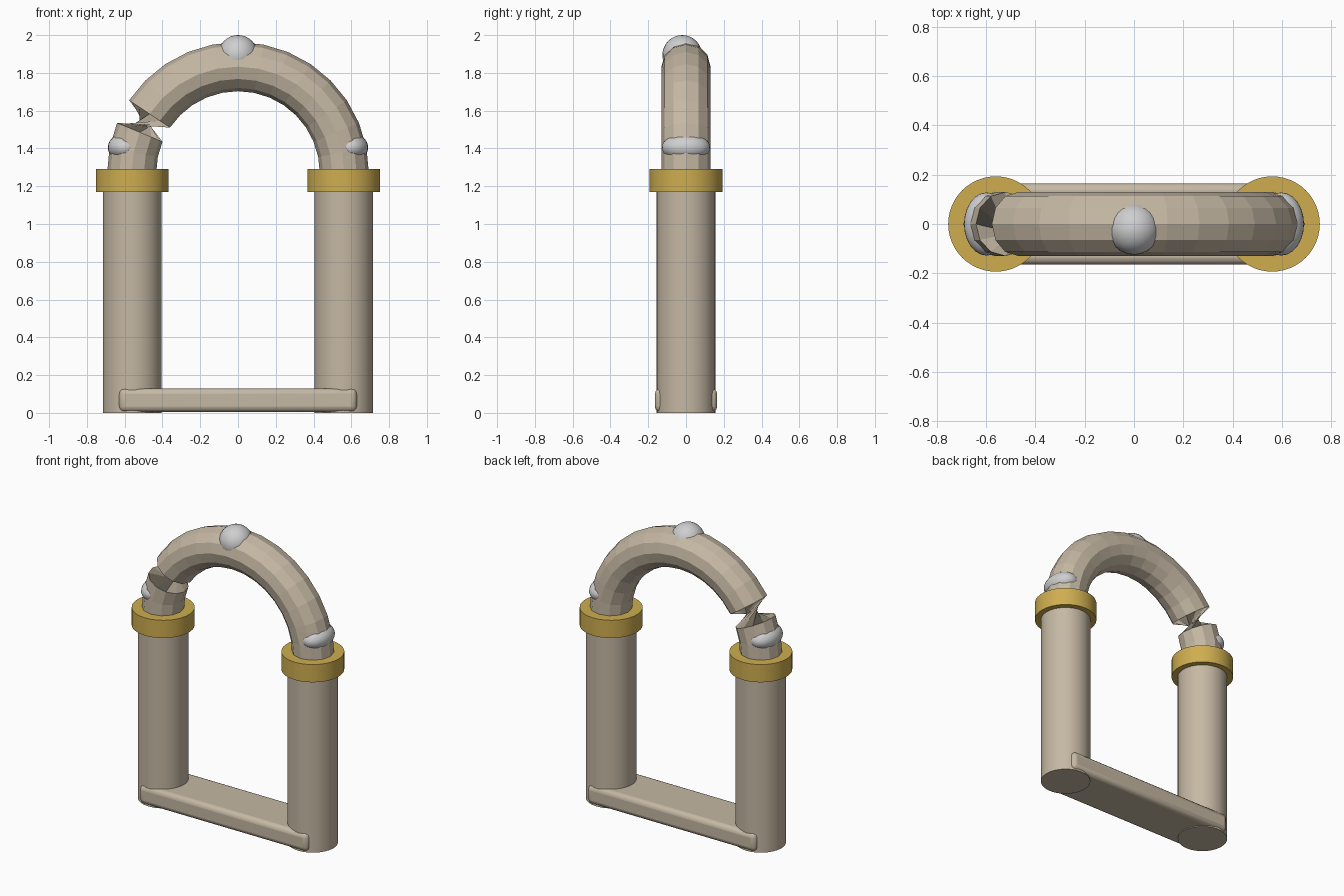
import bpy, bmesh, math
from mathutils import Vector

if "Cube" in bpy.data.objects:
    bpy.data.objects.remove(bpy.data.objects["Cube"])


def material(name, rgb):
    m = bpy.data.materials.new(name)
    m.diffuse_color = (*rgb, 1)
    m.use_nodes = True
    m.node_tree.nodes["Principled BSDF"].inputs["Base Color"].default_value = m.diffuse_color
    return m


stone = material("tan stone", (0.56, 0.48, 0.37))
gold = material("gold", (0.62, 0.42, 0.08))
white = material("pale grey", (0.62, 0.62, 0.63))


def finish(name, mat, smooth=True):
    ob = bpy.context.object
    ob.name = name
    ob.data.materials.append(mat)
    if smooth:
        bpy.ops.object.shade_smooth_by_angle(angle=math.radians(40))
    return ob


def cylinder(name, x, r, z0, z1, mat):
    bpy.ops.mesh.primitive_cylinder_add(vertices=48, radius=r, depth=z1 - z0,
                                        location=(x, 0, (z0 + z1) / 2))
    return finish(name, mat)


def gem(name, loc, size):
    bpy.ops.mesh.primitive_uv_sphere_add(segments=24, ring_count=16, radius=1, location=loc)
    bpy.context.object.scale = size
    bpy.ops.object.transform_apply(location=False, rotation=False, scale=True)
    return finish(name, white)


# Pillars, collars and side studs
for side, s in (("left", -1), ("right", 1)):
    cylinder(side + "_pillar", s * 0.56, 0.155, 0, 1.2, stone)
    cylinder(side + "_collar", s * 0.56, 0.193, 1.17, 1.29, gold)
    gem(side + "_stud", (s * 0.597, 0, 1.405), (0.092, 0.128, 0.075))

# Top stud
gem("top_stud", (0, -0.02, 1.895), (0.105, 0.105, 0.105))

# Threshold slab with rounded edges
bpy.ops.mesh.primitive_cube_add(size=1, location=(0, 0, 0.0675))
bpy.context.object.scale = (1.26, 0.33, 0.125)
bpy.ops.object.transform_apply(location=False, rotation=False, scale=True)
slab = finish("threshold_slab", stone)
bev = slab.modifiers.new("round", 'BEVEL')
bev.width, bev.segments = 0.03, 3

# Faceted arch tube; its cross-section turns half way round between the 3rd and 4th rings
SEGS, SIDES, R, TUBE, Z = 16, 12, 0.563, 0.13, 1.27
bm = bmesh.new()
rings = []
for k in range(SEGS + 1):
    a = math.pi * k / SEGS
    out = Vector((-math.cos(a), 0, math.sin(a)))
    flip = math.pi if k < 3 else 0
    ring = []
    for i in range(SIDES):
        t = 2 * math.pi * i / SIDES + flip
        p = out * (R + TUBE * math.sin(t)) + Vector((0, TUBE * math.cos(t), Z))
        ring.append(bm.verts.new(p))
    rings.append(ring)
for a, b in zip(rings, rings[1:]):
    for i in range(SIDES):
        j = (i + 1) % SIDES
        bm.faces.new((a[i], a[j], b[j], b[i]))
bm.faces.new(rings[0][::-1])
bm.faces.new(rings[-1])
bm.normal_update()
if rings[8][3].normal.z < 0:
    bmesh.ops.reverse_faces(bm, faces=bm.faces[:])
me = bpy.data.meshes.new("arch")
bm.to_mesh(me)
bm.free()
arch = bpy.data.objects.new("arch", me)
me.materials.append(stone)
bpy.context.collection.objects.link(arch)
